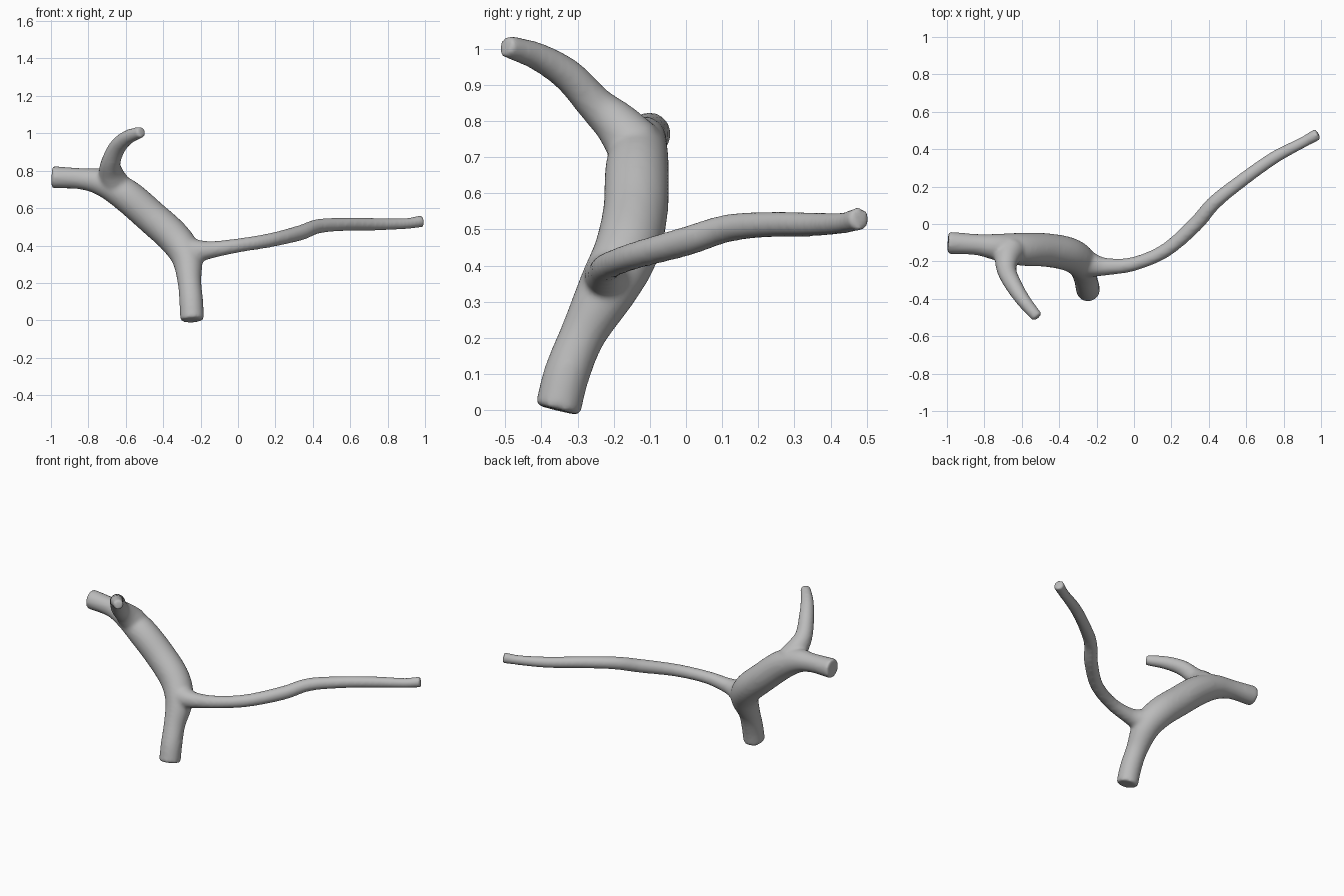
import bpy, bmesh, math
from mathutils import Vector

cube = bpy.data.objects.get("Cube")
if cube:
    bpy.data.objects.remove(cube)

grey = bpy.data.materials.new("plain grey")
grey.use_nodes = True
colour = (0.5, 0.5, 0.5, 1)
grey.diffuse_color = colour
grey.node_tree.nodes["Principled BSDF"].inputs["Base Color"].default_value = colour


def spline(points, steps=8):
    """Smooth path through (x, y, z, radius) points."""
    p = [Vector(q) for q in points]
    p = [2 * p[0] - p[1]] + p + [2 * p[-1] - p[-2]]
    path = []
    for a, b, c, d in zip(p, p[1:], p[2:], p[3:]):
        for i in range(steps):
            t = i / steps
            path.append(0.5 * (2 * b + (c - a) * t + (2 * a - 5 * b + 4 * c - d) * t * t
                               + (3 * b - a - 3 * c + d) * t ** 3))
    return path + [p[-2]]


def tube(bm, points, sides=24):
    """Capped round tube with a varying radius."""
    path = spline(points)
    centres = [q.to_3d() for q in path]
    normal = (centres[1] - centres[0]).orthogonal()
    rings = []
    for i, (c, q) in enumerate(zip(centres, path)):
        along = (centres[min(i + 1, len(path) - 1)] - centres[max(i - 1, 0)]).normalized()
        normal = (normal - along * normal.dot(along)).normalized()
        side = along.cross(normal)
        angles = [math.tau * k / sides for k in range(sides)]
        rings.append([bm.verts.new(c + q[3] * (normal * math.cos(a) + side * math.sin(a)))
                      for a in angles])
    for lower, upper in zip(rings, rings[1:]):
        for k in range(sides):
            n = (k + 1) % sides
            bm.faces.new((lower[k], lower[n], upper[n], upper[k]))
    bm.faces.new(rings[0][::-1])
    bm.faces.new(rings[-1])


bm = bmesh.new()
# Thick trunk from the foot to the upper right end
tube(bm, [(-.245, -.355, 0, .064), (-.25, -.33, .1, .064), (-.26, -.285, .21, .064),
          (-.275, -.215, .34, .083), (-.34, -.165, .44, .09), (-.46, -.14, .55, .09),
          (-.6, -.135, .67, .088), (-.72, -.125, .735, .074), (-.84, -.11, .757, .057),
          (-.995, -.1, .765, .06)])
# Short upper branch
tube(bm, [(-.66, -.14, .73, .08), (-.68, -.19, .79, .065), (-.68, -.25, .845, .052),
          (-.645, -.325, .925, .046), (-.59, -.41, .978, .039), (-.515, -.5, 1.008, .031)])
# Long thin branch
tube(bm, [(-.28, -.2, .37, .085), (-.22, -.22, .37, .064), (-.14, -.228, .378, .046),
          (0, -.213, .4, .038), (.17, -.14, .428, .038), (.33, 0, .467, .041),
          (.43, .115, .503, .039), (.58, .235, .514, .036), (.75, .355, .514, .034),
          (.9, .435, .518, .03), (.985, .482, .53, .033)])

mesh = bpy.data.meshes.new("branching_trunk")
bm.to_mesh(mesh)
bm.free()
mesh.materials.append(grey)
trunk = bpy.data.objects.new("branching_trunk", mesh)
bpy.context.collection.objects.link(trunk)

# Fuse the tubes into one skin and soften the forks
remesh = trunk.modifiers.new("fuse", 'REMESH')
remesh.mode = 'VOXEL'
remesh.voxel_size = 0.01
remesh.use_smooth_shade = True
soften = trunk.modifiers.new("soften", 'SMOOTH')
soften.factor = 0.5
soften.iterations = 10
